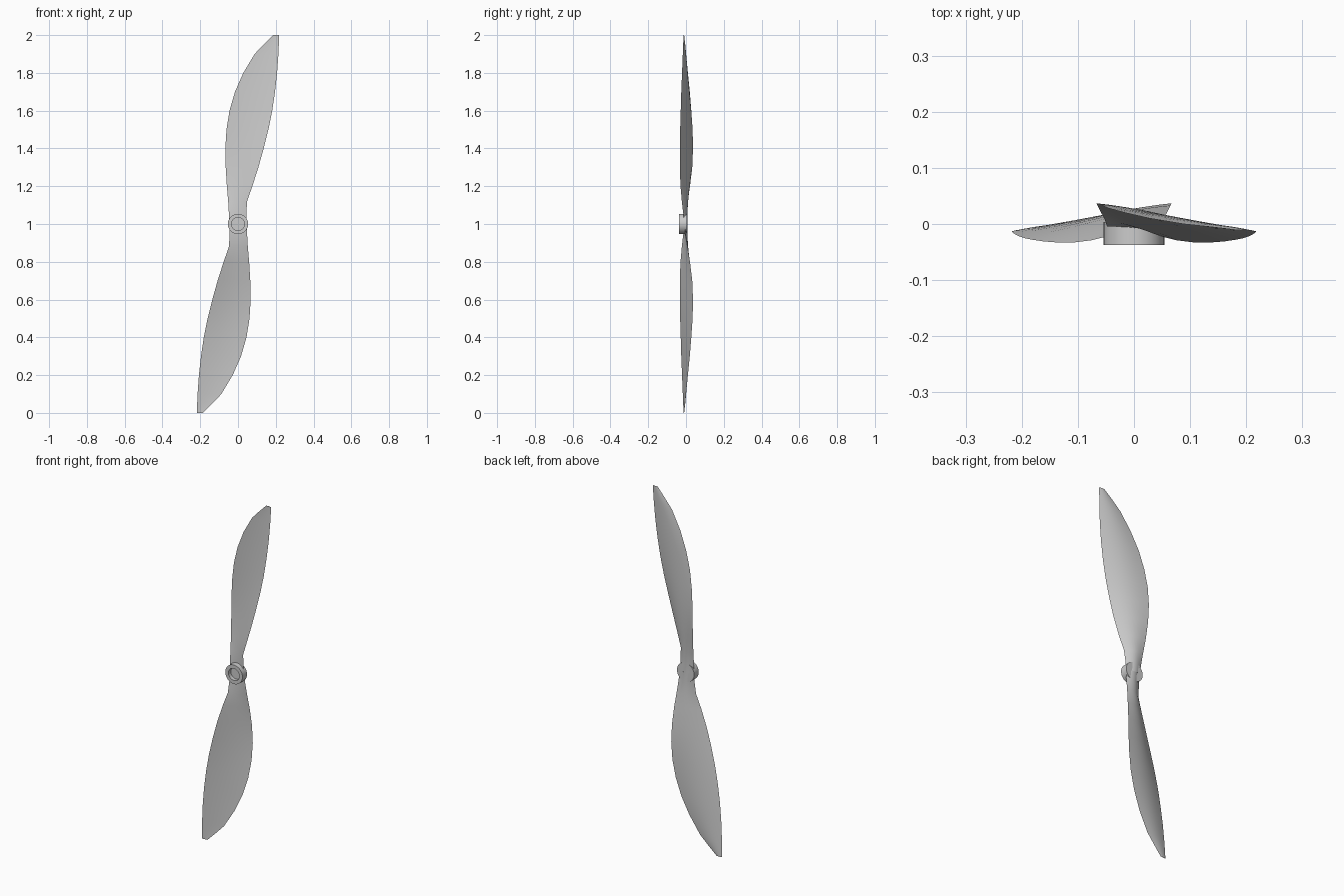
import bpy, bmesh, math
from mathutils import Matrix, Vector

cube = bpy.data.objects.get("Cube")
if cube:
    bpy.data.objects.remove(cube)

grey = bpy.data.materials.new("light grey")
grey.use_nodes = True
grey.diffuse_color = (0.6, 0.6, 0.6, 1)
grey.node_tree.nodes["Principled BSDF"].inputs["Base Color"].default_value = (0.6, 0.6, 0.6, 1)


def add_object(name, bm):
    bmesh.ops.recalc_face_normals(bm, faces=bm.faces)
    mesh = bpy.data.meshes.new(name)
    bm.to_mesh(mesh)
    bm.free()
    mesh.materials.append(grey)
    obj = bpy.data.objects.new(name, mesh)
    bpy.context.collection.objects.link(obj)
    bpy.ops.object.select_all(action='DESELECT')
    obj.select_set(True)
    bpy.context.view_layer.objects.active = obj
    bpy.ops.object.shade_smooth_by_angle(angle=math.radians(40))
    return obj


# Blade stations: radius, left x, left y, right x, right y, thickness
STATIONS = [
    (0.00, -0.045, -0.005, 0.045, -0.012, 0.016),
    (0.05, -0.048, -0.004, 0.044, -0.014, 0.016),
    (0.12, -0.052, 0.008, 0.048, -0.022, 0.016),
    (0.20, -0.059, 0.021, 0.076, -0.029, 0.016),
    (0.30, -0.065, 0.033, 0.108, -0.033, 0.016),
    (0.40, -0.067, 0.037, 0.136, -0.033, 0.015),
    (0.50, -0.061, 0.035, 0.161, -0.031, 0.014),
    (0.60, -0.045, 0.028, 0.181, -0.028, 0.013),
    (0.70, -0.016, 0.020, 0.196, -0.025, 0.012),
    (0.80, 0.028, 0.010, 0.207, -0.021, 0.010),
    (0.90, 0.088, 0.000, 0.214, -0.017, 0.007),
    (0.95, 0.135, -0.005, 0.216, -0.015, 0.005),
    (1.00, 0.185, -0.011, 0.218, -0.013, 0.002),
]
STEPS = 12


def section(bm, r, lx, ly, rx, ry, thick):
    """Closed aerofoil loop: bulging back, nearly flat front."""
    a, b = Vector((lx, ly, r)), Vector((rx, ry, r))
    normal = Vector((ly - ry, rx - lx, 0)).normalized()
    back, front = [], []
    for i in range(STEPS + 1):
        t = (1 - math.cos(math.pi * i / STEPS)) / 2
        bulge = math.sin(math.pi * t)
        p = a.lerp(b, t)
        back.append(bm.verts.new(p + normal * thick * bulge))
        if 0 < i < STEPS:
            front.append(bm.verts.new(p + normal * thick * 0.15 * bulge))
    return back + front[::-1]


def build_blade(name, turn):
    bm = bmesh.new()
    loops = [section(bm, *s) for s in STATIONS]
    n = len(loops[0])
    for lo, hi in zip(loops, loops[1:]):
        for i in range(n):
            j = (i + 1) % n
            bm.faces.new((lo[i], lo[j], hi[j], hi[i]))
    bm.faces.new(loops[0])
    bm.faces.new(loops[-1])
    place = Matrix.Translation((0, 0, 1)) @ Matrix.Rotation(turn, 4, 'Y')
    bm.transform(place)
    return add_object(name, bm)


build_blade("upper_blade", 0)
build_blade("lower_blade", math.pi)

# Hub: lathed collar with a blind bore at the front and a closed back
bm = bmesh.new()
profile = [(0, 0.004), (0.054, 0.004), (0.054, -0.037), (0.034, -0.037), (0.034, -0.016), (0, -0.016)]
verts = [bm.verts.new((radius, y, 1)) for radius, y in profile]
edges = [bm.edges.new(pair) for pair in zip(verts, verts[1:])]
bmesh.ops.spin(bm, geom=verts + edges, cent=(0, 0, 1), axis=(0, 1, 0),
               angle=2 * math.pi, steps=40)
bmesh.ops.remove_doubles(bm, verts=bm.verts, dist=0.0001)
add_object("hub", bm)
